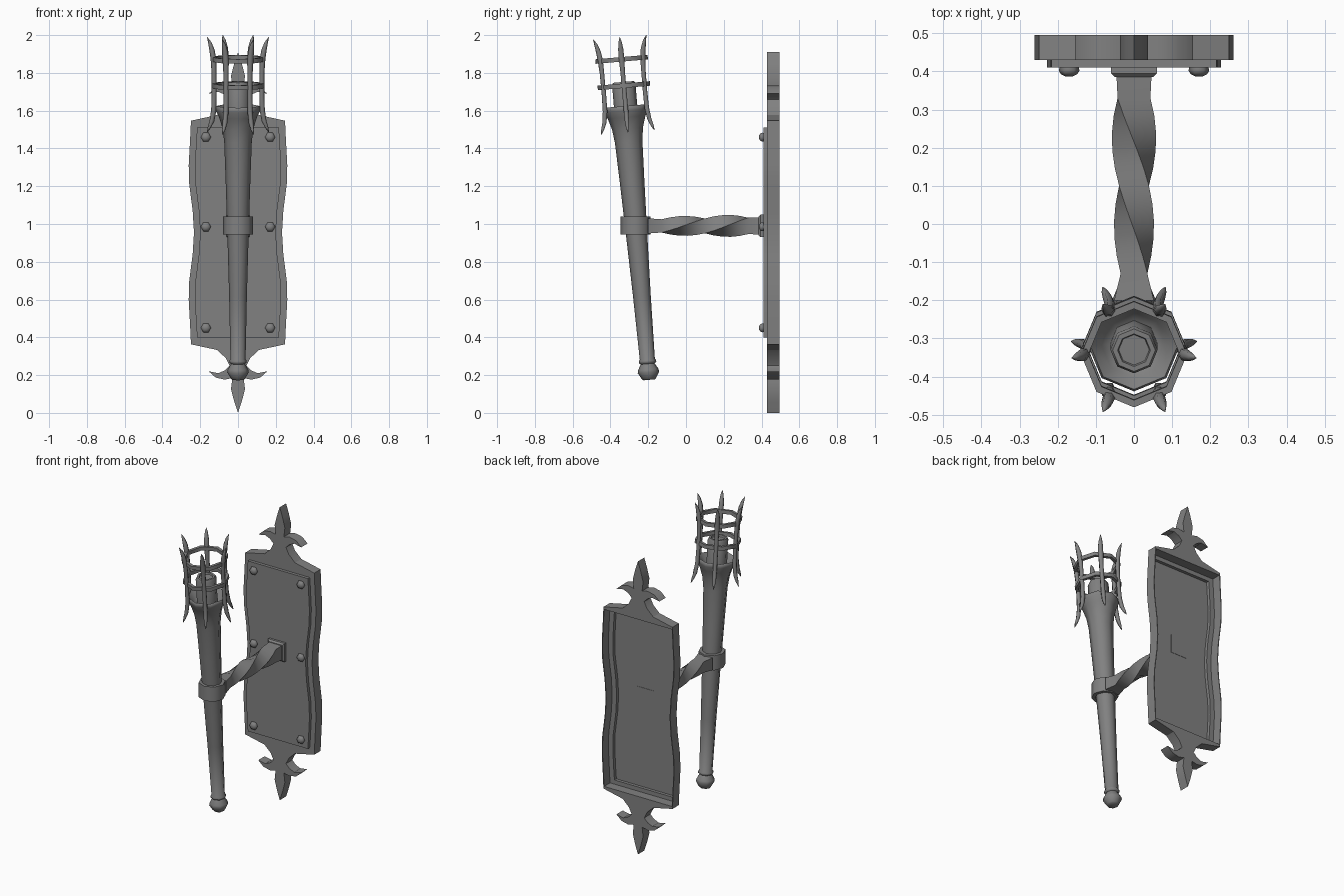
import bpy, bmesh
from math import sin, cos, pi, radians
from mathutils import Matrix

if "Cube" in bpy.data.objects:
    bpy.data.objects.remove(bpy.data.objects["Cube"])

MID = 0.955          # height about which the wall plate is mirrored
TORCH = Matrix.Translation((0, -0.195, 0.17)) @ Matrix.Rotation(radians(4.9), 4, 'X')

# Dark iron colour
iron = bpy.data.materials.new("dark_iron")
iron.diffuse_color = (.22, .22, .22, 1)
iron.use_nodes = True
iron.node_tree.nodes["Principled BSDF"].inputs["Base Color"].default_value = iron.diffuse_color


def finish(name, bm, smooth=None, matrix=None):
    if matrix:
        bm.transform(matrix)
    bmesh.ops.recalc_face_normals(bm, faces=bm.faces)
    me = bpy.data.meshes.new(name)
    bm.to_mesh(me)
    bm.free()
    if smooth:
        me.shade_smooth()
        me.set_sharp_from_angle(angle=radians(smooth))
    me.materials.append(iron)
    ob = bpy.data.objects.new(name, me)
    bpy.context.collection.objects.link(ob)
    return ob


def loft(name, rings, smooth=None, matrix=None, closed=False):
    """Skin a list of point loops; cap the ends or join last to first."""
    bm = bmesh.new()
    vr = [[bm.verts.new(p) for p in r] for r in rings]
    pairs = list(zip(vr, vr[1:]))
    if closed:
        pairs.append((vr[-1], vr[0]))
    else:
        bm.faces.new(vr[0])
        bm.faces.new(vr[-1])
    for a, b in pairs:
        for i in range(len(a)):
            j = (i + 1) % len(a)
            bm.faces.new((a[i], a[j], b[j], b[i]))
    return finish(name, bm, smooth, matrix)


def lathe(name, profile, sides=8, smooth=50, matrix=None, closed=False):
    rings = [[(r * cos(2 * pi * i / sides), r * sin(2 * pi * i / sides), z)
              for i in range(sides)] for r, z in profile]
    return loft(name, rings, smooth, matrix, closed)


def prism(name, pts, y0, y1, smooth=None):
    return loft(name, [[(x, y, z) for x, z in pts] for y in (y0, y1)], smooth)


def cut(ob, pts, y0, y1):
    """Remove an outline prism from an object, then restore its shading."""
    cutter = prism("cutter", pts, y0, y1)
    cutter.hide_render = True
    mod = ob.modifiers.new("cut", 'BOOLEAN')
    mod.object, mod.operation, mod.solver = cutter, 'DIFFERENCE', 'EXACT'
    bpy.context.view_layer.objects.active = ob
    bpy.ops.object.modifier_apply(modifier=mod.name)
    bpy.data.objects.remove(cutter)
    ob.data.shade_smooth()
    ob.data.set_sharp_from_angle(angle=radians(30))


def mirrored(quarter):
    """Quarter outline (bottom right, tip to waist) to a full closed outline."""
    right = quarter + [(x, 2 * MID - z) for x, z in reversed(quarter) if z < MID]
    return right + [(-x, z) for x, z in reversed(right) if x > 0]


# Wall plate with pointed leaf finials
finial = [(0, 0), (.02, .06), (.037, .125), (.03, .185), (.07, .176), (.118, .187),
          (.155, .22), (.105, .21), (.07, .225), (.045, .25), (.065, .29), (.11, .333)]
side = [(.249, .363), (.253, .45), (.261, .6), (.258, .7), (.24, .84), (.233, MID)]
plate = prism("wall_plate", mirrored(finial + side), 0.43, 0.495)


def inset_body(dx, z0):
    return mirrored([(side[0][0] - dx, z0)] + [(x - dx, z) for x, z in side[1:]])


# Open back of the plate, with a window behind the panel
cut(plate, inset_body(.005, .378), 0.434, 0.6)
cut(plate, inset_body(.037, .405), 0.3, 0.6)

# Raised front panel, a shallow tray open to the back
panel = prism("front_panel", inset_body(.033, .40), 0.41, 0.433)
cut(panel, inset_body(.0365, .4045), 0.413, 0.6)

# Hexagonal rivets
for s in (-1, 1):
    for z in (.45, .985, 1.46):
        m = Matrix.Translation((s * .17, .412, z)) @ Matrix.Rotation(pi / 2, 4, 'X')
        lathe("rivet", [(.025, 0), (.027, .01), (.022, .019), (.01, .025)], 6, 65, m)


def square(y, hx, hz, turn=0):
    pts = []
    for sx, sz in ((-1, -1), (1, -1), (1, 1), (-1, 1)):
        x, z = sx * hx, sz * hz
        pts.append((x * cos(turn) - z * sin(turn), y, .99 + x * sin(turn) + z * cos(turn)))
    return pts


# Arm base and twisted square arm
loft("arm_base", [square(.415, .06, .06), square(.395, .06, .06), square(.385, .05, .05)])
arm = [square(.39, .046, .046)]
STEPS = 10
for i in range(STEPS + 1):
    t = i / STEPS
    h = .043 - .008 * t
    arm.append(square(.33 - .46 * t, h, h, -pi * t))
arm.append(square(-.2, -.052, -.04))
loft("twisted_arm", arm, 40)

# Collar around the torch
lathe("collar", [(.08, .945), (.08, 1.04), (.058, 1.04), (.058, .945)], 8, 50,
      Matrix.Translation((0, -.268, 0)), closed=True)

# Torch handle with knob, flared cup and hollow bowl
handle = [(.03, .005), (.038, .012), (.057, .045), (.054, .06), (.037, .09), (.046, .097),
          (.046, .107), (.04, .115), (.047, .45), (.057, .8), (.065, 1.05), (.073, 1.27),
          (.082, 1.34), (.1, 1.40), (.118, 1.435), (.12, 1.452), (.114, 1.46),
          (.085, 1.425), (.062, 1.40)]
lathe("torch_handle", handle, 8, 75, matrix=TORCH)

# Fuel core standing in the bowl
lathe("torch_core", [(.062, 1.39), (.062, 1.575), (.056, 1.588), (.043, 1.588), (.04, 1.578)],
      matrix=TORCH)

# Cage hoops
for z in (1.568, 1.708):
    lathe("cage_hoop", [(.139, z - .012), (.139, z + .012), (.12, z + .012), (.12, z - .012)],
          8, 50, TORCH, closed=True)

# Six curved prongs: (radius, height, half thickness, half width)
path = [(.163, 1.32, .002, .002), (.152, 1.345, .009, .009), (.138, 1.38, .013, .013),
        (.128, 1.44, .014, .014), (.126, 1.53, .013, .014), (.127, 1.64, .013, .014),
        (.13, 1.71, .015, .017), (.138, 1.76, .014, .016), (.15, 1.80, .009, .01),
        (.163, 1.826, .001, .001)]
for k in range(6):
    rings = [[(r + a * cos(q * pi / 3), b * sin(q * pi / 3), z) for q in range(6)]
             for r, z, a, b in path]
    loft("cage_prong", rings, 65, TORCH @ Matrix.Rotation(k * pi / 3, 4, 'Z'))
